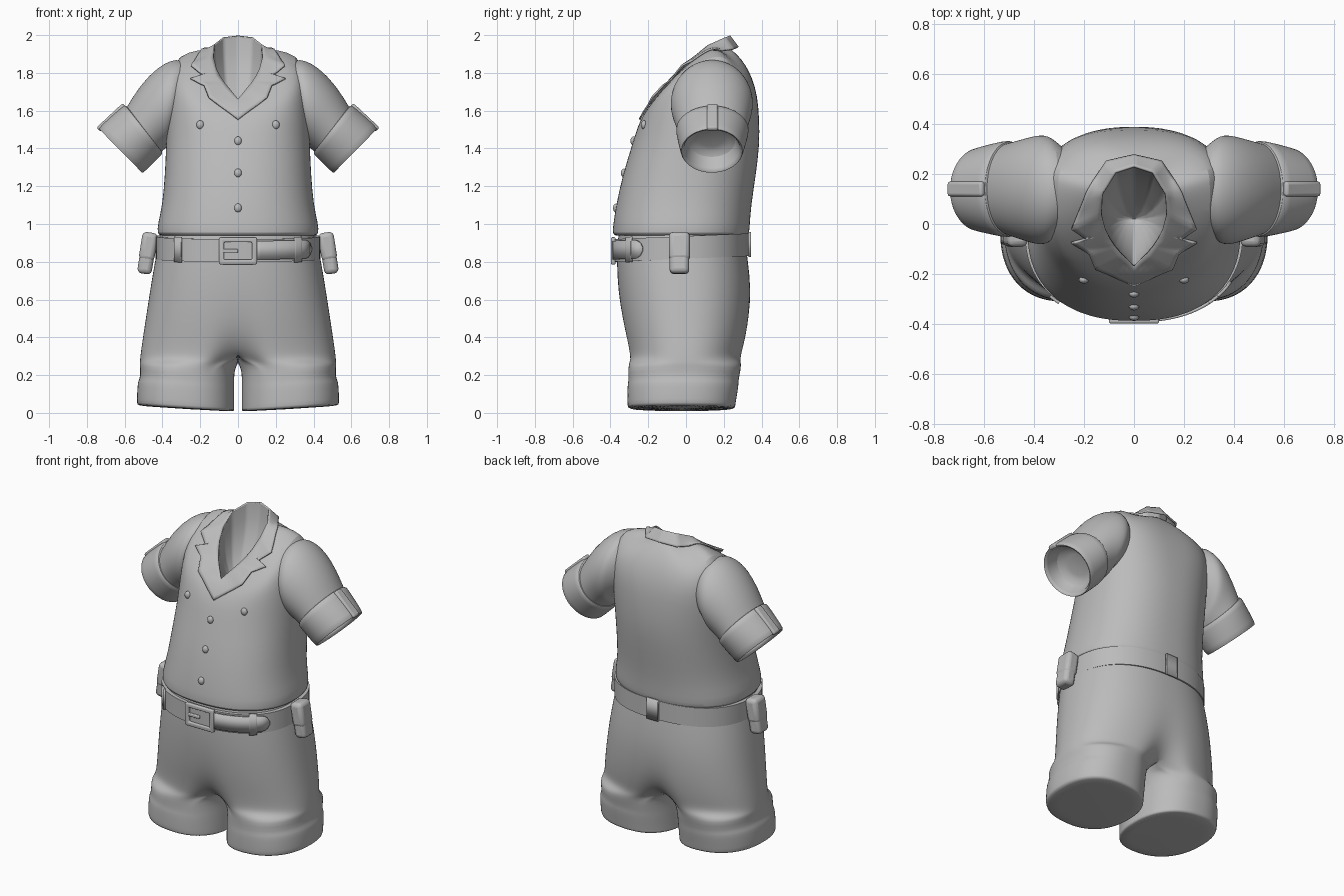
import bpy, bmesh
from math import sin, cos, pi, radians, sqrt, exp
from mathutils import Matrix, Vector
from mathutils.bvhtree import BVHTree

if "Cube" in bpy.data.objects:
    bpy.data.objects.remove(bpy.data.objects["Cube"])

N = 72
cloth = bpy.data.materials.new("plain grey cloth")
cloth.use_nodes = True
GREY = (0.5, 0.5, 0.5, 1)
cloth.diffuse_color = GREY
cloth.node_tree.nodes["Principled BSDF"].inputs["Base Color"].default_value = GREY


def finish(name, bm, mirror=False, solid=0, bevel=0, subsurf=0, angle=40):
    bmesh.ops.recalc_face_normals(bm, faces=bm.faces[:])
    mesh = bpy.data.meshes.new(name)
    bm.to_mesh(mesh)
    bm.free()
    obj = bpy.data.objects.new(name, mesh)
    bpy.context.collection.objects.link(obj)
    mesh.materials.append(cloth)
    bpy.ops.object.select_all(action='DESELECT')
    obj.select_set(True)
    bpy.context.view_layer.objects.active = obj
    bpy.ops.object.shade_smooth_by_angle(angle=radians(angle))
    if mirror:
        obj.modifiers.new("mirror", 'MIRROR')
    if solid:
        m = obj.modifiers.new("thickness", 'SOLIDIFY')
        m.thickness, m.offset = solid, 0
    if bevel:
        m = obj.modifiers.new("bevel", 'BEVEL')
        m.width, m.segments = bevel, 3
    if subsurf:
        m = obj.modifiers.new("smooth", 'SUBSURF')
        m.levels = m.render_levels = subsurf
    return obj


def power(v, p=0.86):
    return abs(v) ** p * (1 if v >= 0 else -1)


def skin(rings, closed=True, caps=(False, False)):
    bm = bmesh.new()
    rows = [[bm.verts.new(p) for p in r] for r in rings]
    n = len(rows[0])
    for a, b in zip(rows, rows[1:]):
        for i in range(n if closed else n - 1):
            j = (i + 1) % n
            bm.faces.new((a[i], a[j], b[j], b[i]))
    for row, cap in zip((rows[0], rows[-1]), caps):
        if cap:
            bm.faces.new(row)
    return bm


def body_point(t, fy, fz, sx, sy, sz, by, bz, p=0.86):
    """Point on a ring given by its front, side and back points."""
    s = power(sin(t), p)
    lift = cos(t) ** 2 if s < 0 else (1 - s * s) ** 2
    my, mz = (fy + by) / 2, (fz + bz) / 2
    return (sx * power(cos(t), p), my + (by - my) * s + (sy - my) * lift,
            mz + (bz - mz) * s + (sz - mz) * lift)


def body_ring(*r):
    return [body_point(2 * pi * i / N, *r) for i in range(N)]


def box(bm, size, matrix):
    bmesh.ops.create_cube(bm, size=1, matrix=matrix @ Matrix.Diagonal((*size, 1)))


# Shirt body: plain level rings, then squarer rings that tilt up to the neck
shirt = [body_ring(f, z, w, (f + b) / 2, z, b, z) for z, w, f, b in (
    (.95, .38, -.34, .29), (.935, .41, -.375, .325), (.95, .428, -.39, .335),
    (1.0, .425, -.385, .338), (1.1, .4, -.37, .345), (1.26, .387, -.335, .37),
    (1.42, .38, -.285, .39))]
shirt += [body_ring(*r) for r in (
    (-.255, 1.52, .377, .08, 1.56, .388, 1.56, .8),
    (-.225, 1.58, .365, .1, 1.7, .378, 1.68, .7),
    (-.205, 1.61, .35, .12, 1.815, .352, 1.77, .64),
    (-.19, 1.63, .315, .125, 1.885, .318, 1.84, .66),
    (-.175, 1.65, .21, .11, 1.912, .27, 1.9, .76),
    (-.165, 1.65, .13, .08, 1.9, .23, 1.93))]
torso = finish("shirt_body", skin(shirt, caps=(True, False)), subsurf=1)
bpy.context.view_layer.update()
surface = BVHTree.FromObject(torso, bpy.context.evaluated_depsgraph_get())

# Collar and notched lapels, draped just above the shirt
inner = [(0, .23, 1.995), (.075, .205, 1.985), (.125, .12, 1.945), (.13, .04, 1.88),
         (.115, -.02, 1.82), (.095, -.06, 1.78), (.075, -.09, 1.75), (.05, -.12, 1.72),
         (0, -.17, 1.66)]
outer = [(0, .275, 1.935), (.11, .25, 1.925), (.19, .13, 1.91), (.25, -.02, 1.84),
         (.19, -.06, 1.79), (.25, -.07, 1.765), (.18, -.12, 1.735), (.155, -.18, 1.67),
         (0, -.24, 1.55)]


def refine(points, steps=6):
    pts = [Vector(p) for p in points]
    return [a.lerp(b, k / steps) for a, b in zip(pts, pts[1:]) for k in range(steps)] + [pts[-1]]


rows = []
for k in range(7):
    row = []
    for a, b in zip(refine(inner), refine(outer)):
        p = a.lerp(b, k / 6)
        near, normal, _, _ = surface.find_nearest(p)
        gap = (p - near).dot(normal)
        if k and gap < .007:
            p += normal * (.007 - gap)
            p.x = 0 if a.x < 1e-4 else p.x
        row.append(p)
    rows.append(row)
finish("collar", skin(rows, closed=False), mirror=True, solid=.01)

# Hollow of the neck: a half bowl hung from the collar's inner edge
rim, floor = refine(inner), Vector((0, .02, 1.52))
bowl = [[Vector((p.x * sqrt(1 - u * u), p.y + (floor.y - p.y) * u ** 2, p.z + (floor.z - p.z) * u))
         for p in rim] for u in (0, .2, .4, .6, .8, .92, 1)]
finish("neck_lining", skin(bowl, closed=False), mirror=True, angle=80)


# Sleeves and turned-up cuffs: rings given by top, bottom and depth
def arm_ring(tx, tz, bx, bz, y0, y1):
    top, low = Vector((tx, 0, tz)), Vector((bx, 0, bz))
    mid, half = (top + low) / 2, (top - low) / 2
    return [mid + half * sin(t) + Vector((0, (y0 + y1) / 2 + (y1 - y0) / 2 * cos(t), 0))
            for t in (2 * pi * i / N for i in range(N))]


sleeve = [(.25, 1.83, .31, 1.48, -.01, .3), (.305, 1.872, .355, 1.45, -.068, .345),
          (.35, 1.867, .365, 1.425, -.082, .355), (.42, 1.835, .375, 1.41, -.08, .352),
          (.52, 1.735, .39, 1.395, -.06, .335), (.6, 1.6, .41, 1.38, -.04, .32)]
finish("sleeves", skin([arm_ring(*r) for r in sleeve]), mirror=True, subsurf=1)
cuff = [(.57, 1.61, .42, 1.4, -.03, .31), (.598, 1.63, .397, 1.378, -.05, .33),
        (.61, 1.626, .4, 1.37, -.055, .335), (.735, 1.515, .496, 1.275, -.03, .305),
        (.738, 1.502, .508, 1.268, -.026, .3), (.722, 1.492, .518, 1.283, -.01, .285),
        (.64, 1.54, .46, 1.36, 0, .27), (.59, 1.51, .49, 1.41, .07, .2)]
finish("sleeve_cuffs", skin([arm_ring(*r) for r in cuff], caps=(False, True)),
       mirror=True, subsurf=1)
bm = bmesh.new()
box(bm, (.19, .06, .03), Matrix.Translation((.67, .14, 1.564)) @ Matrix.Rotation(radians(43), 4, 'Y'))
finish("cuff_tabs", bm, mirror=True, bevel=.012)


# Shorts: half rings at the waist, dented at the middle, that blend into round legs
def leg_ring(z, w, f, b, dent, blend):
    gap = .02 if z < .25 else 0
    cx, a, yc, h = (w + gap) / 2, (w - gap) / 2, (f + b) / 2, (b - f) / 2
    ring = []
    for i in range(N):
        t = 2 * pi * i / N
        t = t - 2 * pi if t > pi else t
        side = 1 if t > 0 else -1
        if abs(t) < pi * 2 / 3 - .001:
            x, y = w * power(cos(t * .75)), power(sin(t * .75))
        else:
            x, y = 0, side * (pi - abs(t)) * 3 / pi
        d = Vector((x, yc + h * y * (1 - dent * exp(-(x / .1) ** 2)), z))
        leg = Vector((cx + a * power(cos(t)), yc + h * power(sin(t)), z))
        leg.z += .06 * (leg.x - cx) if z < .25 else 0
        ring.append(d.lerp(leg, blend))
    return ring


legs = [(.98, .4, -.35, .3, 0, 0), (.9, .42, -.365, .315, 0, 0), (.8, .44, -.366, .328, 0, 0),
        (.65, .465, -.36, .345, 0, 0), (.5, .488, -.342, .338, .02, 0),
        (.42, .5, -.328, .328, .06, 0), (.36, .509, -.318, .318, .13, 0),
        (.315, .515, -.312, .308, .24, 0), (.285, .518, -.309, .303, .38, .12),
        (.265, .52, -.308, .298, .5, .6),
        (.24, .52, -.306, .292, .5, 1), (.175, .516, -.304, .278, 0, 1),
        (.155, .528, -.308, .278, 0, 1), (.13, .532, -.31, .276, 0, 1),
        (.05, .536, -.31, .262, 0, 1), (.028, .534, -.308, .26, 0, 1),
        (.02, .515, -.295, .25, 0, 1)]
bm = skin([leg_ring(*r) for r in legs], caps=(False, True))
hidden = [f for f in bm.faces if all(abs(v.co.x) < 1e-4 for v in f.verts)]
bmesh.ops.delete(bm, geom=hidden, context='FACES')
finish("shorts", bm, mirror=True, subsurf=1, angle=75)


# Belt, with strap end and loops laid over it
def belt_ring(t, grow, level):
    low = body_point(t, -.382 - grow, .8, .436 + grow, -.025, .815, .333 + grow, .83)
    return Vector(low) + Vector((0, 0, .12 * level))


angles = [2 * pi * i / N for i in range(N)]
section = [(-.03, 1), (0, 1), (0, 0), (-.03, 0)]
finish("belt", skin([[belt_ring(t, g, v) for t in angles] for g, v in section]))


def belt_patch(name, start, end, low, high, round_tip=False):
    rows, steps = [], 20
    for k in range(steps + 1):
        u = k / steps
        f = sqrt(max(0, 1 - ((u - .8) / .2) ** 2)) if round_tip and u > .8 else 1
        f, t = max(f, .15), radians(start + (end - start) * u)
        mid, half = (low + high) / 2, (high - low) / 2
        rows.append([belt_ring(t, .005, mid + s * half * f) for s in (-1, 1)])
    finish(name, skin(rows, closed=False), solid=.012)


belt_patch("strap_end", -80, -31, .1, .92, True)
for name, a in (("left_belt_loop", -47), ("right_belt_loop", -133), ("back_belt_loop", 90)):
    belt_patch(name, a - 3.5, a + 3.5, -.05, 1.07)

# Buckle frame and prong
bm = bmesh.new()
stand = Matrix.Translation((0, -.385, .858)) @ Matrix.Rotation(pi / 2, 4, 'X')
bmesh.ops.create_grid(bm, x_segments=1, y_segments=1, size=1,
                      matrix=stand @ Matrix.Diagonal((.1, .072, 1, 1)))
plate = bm.faces[:]
bmesh.ops.inset_region(bm, faces=plate, thickness=.026, use_boundary=True, use_even_offset=True)
bmesh.ops.delete(bm, geom=plate, context='FACES')
finish("buckle", bm, solid=.024, bevel=.007)
bm = bmesh.new()
box(bm, (.09, .016, .02), Matrix.Translation((-.045, -.388, .858)))
finish("buckle_prong", bm, bevel=.005)

# Hip pouches with flaps
tilt = Matrix.Translation((.48, -.035, .845)) @ Matrix.Rotation(radians(-9), 4, 'Y')
for name, size, lift in (("pouches", (.077, .104, .22), 0), ("pouch_flaps", (.083, .112, .15), .036)):
    bm = bmesh.new()
    box(bm, size, tilt @ Matrix.Translation((0, 0, lift)))
    finish(name, bm, mirror=True, bevel=.024)

# Buttons sit on the shirt front
bm = bmesh.new()
for x, z in ((-.2, 1.525), (.2, 1.525), (0, 1.44), (0, 1.27), (0, 1.085)):
    hit, _, _, _ = surface.ray_cast(Vector((x, -1, z)), Vector((0, 1, 0)))
    bmesh.ops.create_uvsphere(bm, u_segments=16, v_segments=10, radius=.021,
                              matrix=Matrix.Translation(hit) @ Matrix.Diagonal((.95, .75, 1.1, 1)))
finish("buttons", bm)
